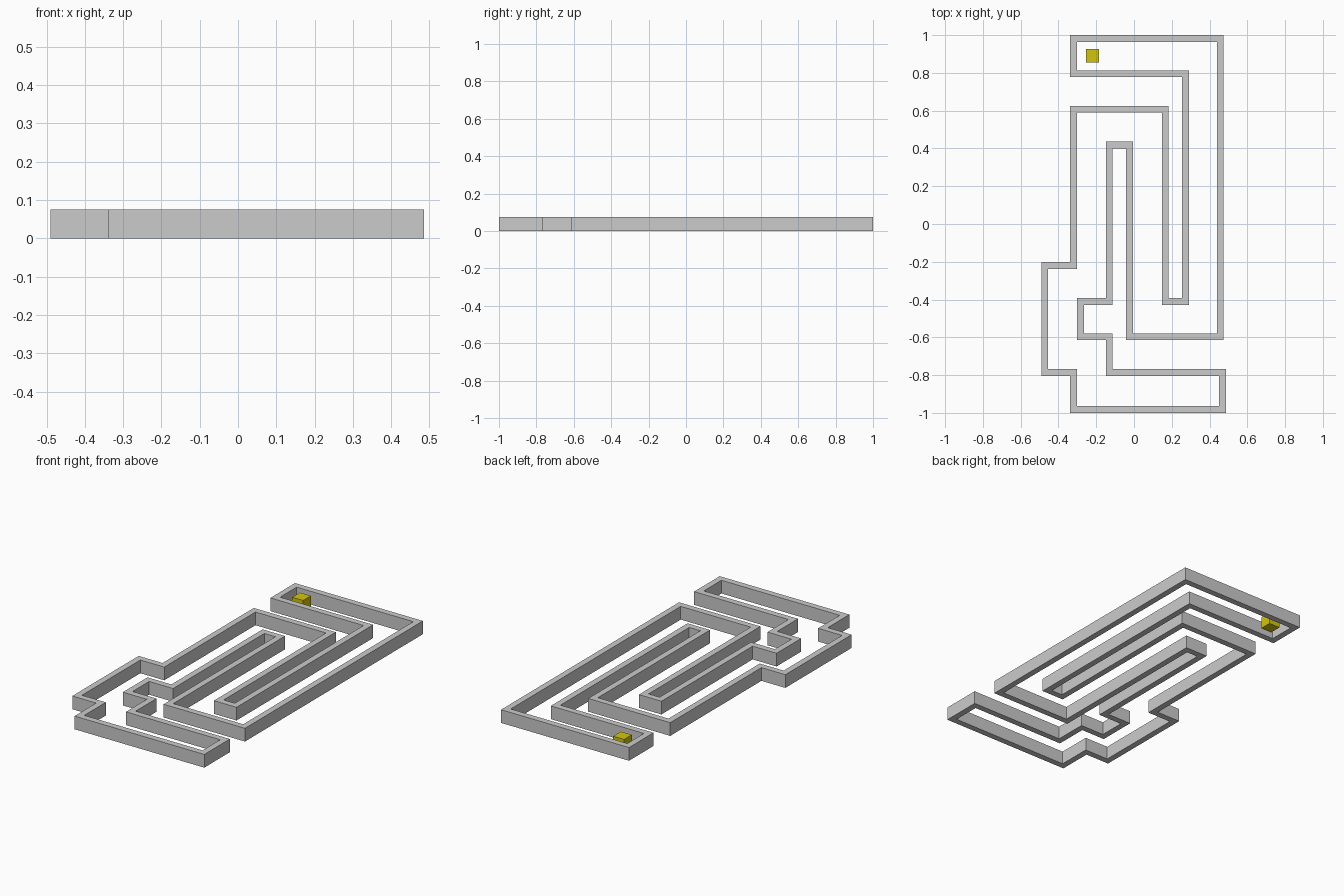
import bpy
import bmesh
from mathutils import Vector

default = bpy.data.objects.get("Cube")
if default:
    bpy.data.objects.remove(default, do_unlink=True)

WALL_HEIGHT = 0.076
HALF_WALL = 0.018


def make_material(name, color):
    mat = bpy.data.materials.new(name)
    mat.use_nodes = True
    mat.diffuse_color = color
    for node in mat.node_tree.nodes:
        if node.type == "BSDF_PRINCIPLED":
            node.inputs["Base Color"].default_value = color
    return mat


def finish(bm, name, mat):
    bmesh.ops.recalc_face_normals(bm, faces=bm.faces)
    mesh = bpy.data.meshes.new(name)
    bm.to_mesh(mesh)
    bm.free()
    mesh.materials.append(mat)
    obj = bpy.data.objects.new(name, mesh)
    bpy.context.collection.objects.link(obj)
    return obj


def right_angle_path(start, moves):
    """Corner points of a path whose moves go to a new x, then a new y, in turn."""
    points = [Vector(start)]
    for i, value in enumerate(moves):
        point = points[-1].copy()
        point[i % 2] = value
        points.append(point)
    return points


def closed_wall(name, path, half, height, mat):
    """Extrude a mitred band of constant width along a closed path."""
    bm = bmesh.new()
    rings = []
    count = len(path)
    for i, point in enumerate(path):
        before = (point - path[i - 1]).normalized()
        after = (path[(i + 1) % count] - point).normalized()
        turn = before + after
        miter = Vector((-turn.y, turn.x)) * half
        a, b = point + miter, point - miter
        rings.append([bm.verts.new((p.x, p.y, z))
                      for p, z in ((a, 0), (b, 0), (b, height), (a, height))])
    for i, ring in enumerate(rings):
        following = rings[(i + 1) % count]
        for k in range(4):
            n = (k + 1) % 4
            bm.faces.new((ring[k], ring[n], following[n], following[k]))
    return finish(bm, name, mat)


def box(name, center, size, mat):
    bm = bmesh.new()
    bmesh.ops.create_cube(bm, size=size)
    bmesh.ops.translate(bm, verts=bm.verts, vec=center)
    return finish(bm, name, mat)


grey = make_material("wall grey", (0.6, 0.6, 0.6, 1))
yellow = make_material("block yellow", (0.65, 0.56, 0.004, 1))

# Winding corridor wall, one closed loop
corridor = right_angle_path(
    (-0.32, 0.982),
    [0.457, -0.597, -0.024, 0.418, -0.131, -0.41, -0.283, -0.597,
     -0.131, -0.786, 0.468, -0.982, -0.32, -0.786, -0.472, -0.22,
     -0.32, 0.608, 0.165, -0.41, 0.272, 0.795, -0.32])
closed_wall("corridor_wall", corridor, HALF_WALL, WALL_HEIGHT, grey)

# Small block at the end of the corridor
box("marker_block", (-0.22, 0.891, 0.037), 0.07, yellow)
